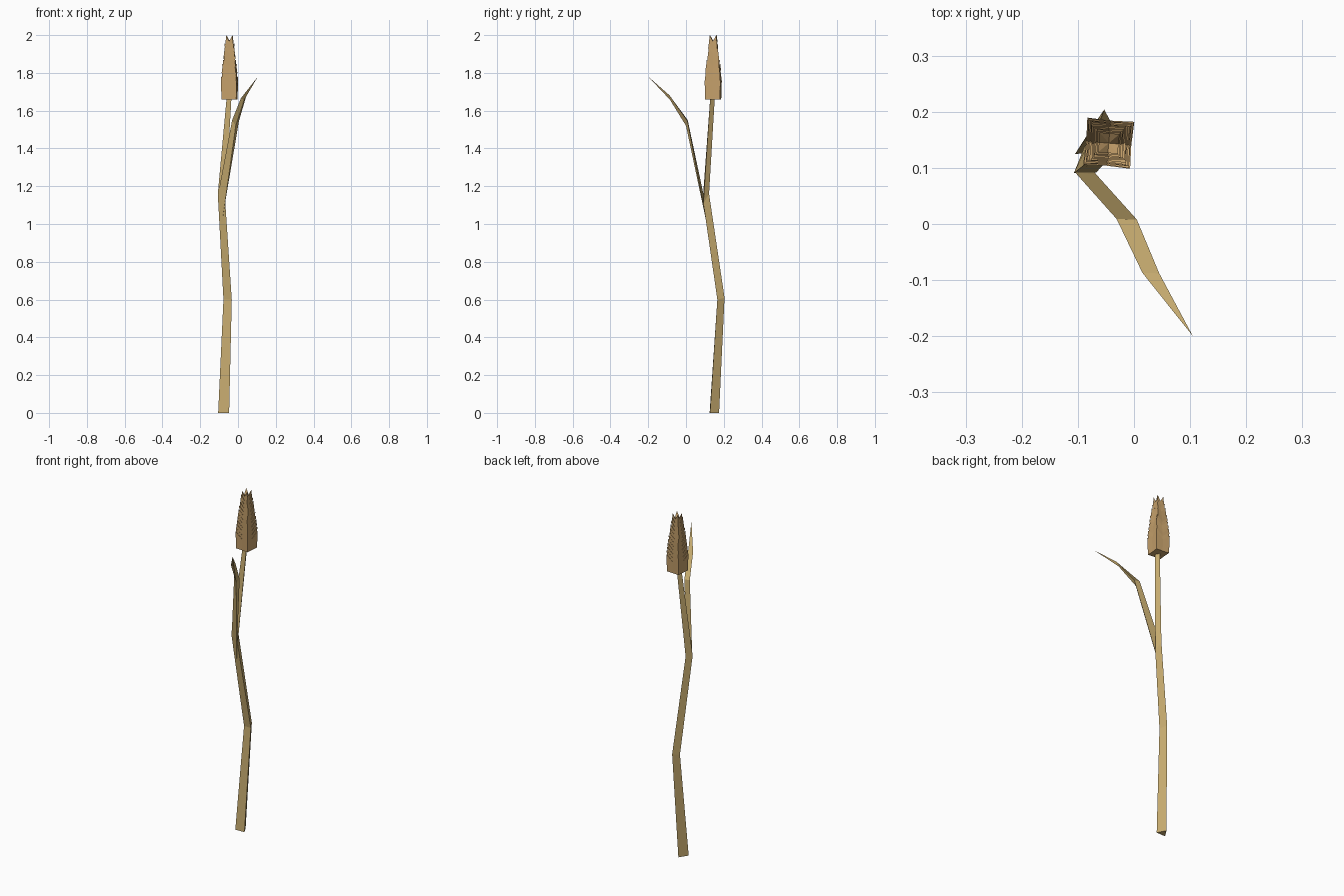
import bpy, bmesh, math, random
from mathutils import Vector

if "Cube" in bpy.data.objects:
    bpy.data.objects.remove(bpy.data.objects["Cube"])

random.seed(4)


def material(name, rgb):
    m = bpy.data.materials.new(name)
    m.diffuse_color = (*rgb, 1)
    m.use_nodes = True
    m.node_tree.nodes["Principled BSDF"].inputs["Base Color"].default_value = m.diffuse_color
    return m


straw = material("straw", (0.57, 0.41, 0.16))
grain = material("grain", (0.57, 0.36, 0.15))


def finish(bm, name, mat):
    bmesh.ops.recalc_face_normals(bm, faces=bm.faces)
    me = bpy.data.meshes.new(name)
    bm.to_mesh(me)
    bm.free()
    ob = bpy.data.objects.new(name, me)
    me.materials.append(mat)
    bpy.context.collection.objects.link(ob)
    return ob


def loft(bm, rings, tip=None, end=True):
    """Skin a list of rings; close the start, and the end with a cap or tip."""
    rows = [[bm.verts.new(p) for p in r] for r in rings]
    n = len(rows[0])
    for a, b in zip(rows, rows[1:]):
        for k in range(n):
            j = (k + 1) % n
            bm.faces.new((a[k], a[j], b[j], b[k]))
    bm.faces.new(rows[0][::-1])
    if tip:
        t = bm.verts.new(tip)
        for k in range(n):
            bm.faces.new((rows[-1][k], rows[-1][(k + 1) % n], t))
    elif end:
        bm.faces.new(rows[-1])


# Three-sided stalk: front left, front right, back
bm = bmesh.new()
loft(bm, [
    [(-0.105, 0.125, 0), (-0.047, 0.127, 0), (-0.073, 0.175, 0)],
    [(-0.077, 0.166, 0.60), (-0.033, 0.166, 0.60), (-0.053, 0.204, 0.61)],
    [(-0.107, 0.091, 1.16), (-0.067, 0.092, 1.11), (-0.083, 0.122, 1.16)],
    [(-0.059, 0.129, 1.68), (-0.034, 0.129, 1.68), (-0.046, 0.153, 1.68)],
])
finish(bm, "stalk", straw)

# Leaf: flat top with a ridge beneath (left, right, ridge)
bm = bmesh.new()
loft(bm, [
    [(-0.105, 0.092, 1.16), (-0.067, 0.088, 1.12), (-0.085, 0.110, 1.00)],
    [(-0.031, 0.009, 1.55), (0.005, 0.008, 1.545), (-0.012, 0.000, 1.52)],
    [(0.015, -0.087, 1.665), (0.045, -0.088, 1.682), (0.033, -0.085, 1.658)],
], tip=(0.105, -0.20, 1.78))
finish(bm, "leaf", straw)

# Seed head: overlapping square cups with raised corner points
bm = bmesh.new()
LAYERS = 12


def square(cx, cy, half, turn, z_corner, z_mid):
    pts = []
    for k in range(8):
        corner = k % 2 == 0
        r = half * (math.sqrt(2) if corner else 0.96)
        a = turn + math.pi / 4 * (k + 1)
        pts.append((cx + r * math.cos(a), cy + r * math.sin(a),
                    z_corner if corner else z_mid))
    return pts


for i in range(LAYERS):
    t = i / (LAYERS - 1)
    half = 0.042 - 0.017 * t - 0.007 * t * t
    z = 1.66 + 0.24 * t
    cx, cy = -0.045, 0.144
    turn = math.radians(-3 + random.uniform(-4, 4))
    low = square(cx, cy, half * 0.93, turn, z, z)
    rim = square(cx, cy, half, turn, z + 0.10, z + 0.068)
    loft(bm, [low, rim], tip=(cx, cy, z + 0.05))
finish(bm, "seed_head", grain)
